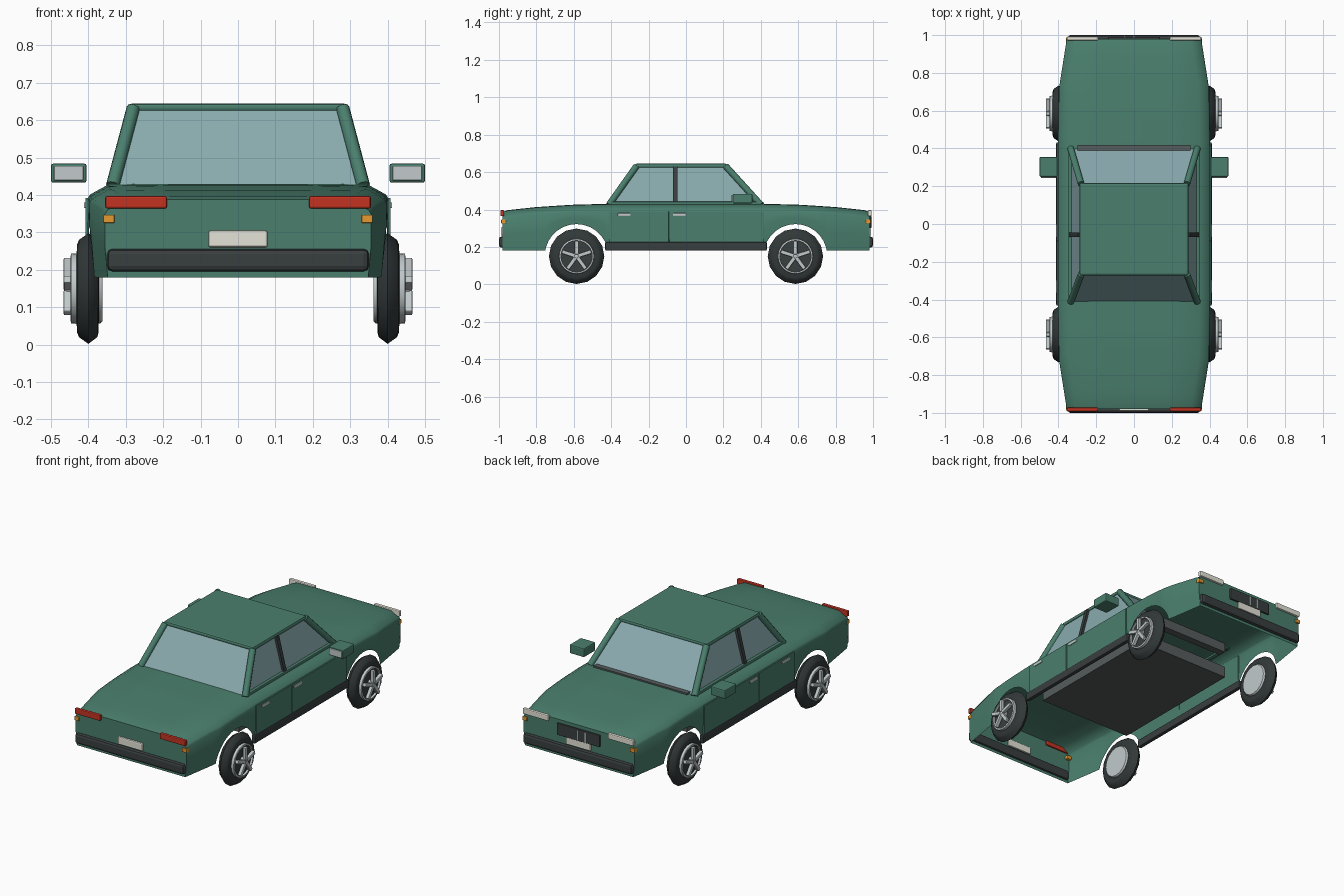
import bpy, bmesh, math
from mathutils import Vector, Matrix

if "Cube" in bpy.data.objects:
    bpy.data.objects.remove(bpy.data.objects["Cube"])


def mat(name, r, g, b):
    lin = [((c / 255 + 0.055) / 1.055) ** 2.4 for c in (r, g, b)]
    m = bpy.data.materials.new(name)
    m.diffuse_color = (*lin, 1)
    m.use_nodes = True
    m.node_tree.nodes["Principled BSDF"].inputs["Base Color"].default_value = m.diffuse_color
    return m


GREEN = mat("green paint", 74, 127, 109)
GLASS = mat("window glass", 137, 170, 174)
TRIM = mat("dark trim", 57, 62, 63)
TYRE = mat("tyre rubber", 50, 56, 56)
FLOOR = mat("grey underbody", 86, 92, 92)
SILVER = mat("silver metal", 194, 202, 203)
WHITE = mat("lamp white", 228, 228, 216)
RED = mat("tail red", 195, 52, 34)
ORANGE = mat("signal orange", 234, 156, 50)


def finish(name, bm, material, bevel=0, smooth=0):
    bmesh.ops.recalc_face_normals(bm, faces=bm.faces)
    me = bpy.data.meshes.new(name)
    bm.to_mesh(me)
    bm.free()
    ob = bpy.data.objects.new(name, me)
    bpy.context.collection.objects.link(ob)
    me.materials.append(material)
    if bevel:
        b = ob.modifiers.new("bevel", 'BEVEL')
        b.width, b.segments = bevel, 2
    if smooth:
        bpy.ops.object.select_all(action='DESELECT')
        ob.select_set(True)
        bpy.context.view_layer.objects.active = ob
        bpy.ops.object.shade_smooth_by_angle(angle=math.radians(smooth))
    return ob


def box(name, material, x, y, z, bevel=0):
    """Box from (min, max) pairs."""
    bm = bmesh.new()
    size = [b - a for a, b in (x, y, z)]
    mid = [(a + b) / 2 for a, b in (x, y, z)]
    bmesh.ops.create_cube(bm, size=1, matrix=Matrix.Translation(mid) @ Matrix.Diagonal((*size, 1)))
    return finish(name, bm, material, bevel)


def side_box(name, material, s, x, y, z, bevel=0):
    return box(name, material, sorted((s * x[0], s * x[1])), y, z, bevel)


def beam(name, material, p, q, w, d, bevel=0, sides=0):
    """Bar from p to q, w wide and d deep; round when sides is given."""
    p, q = Vector(p), Vector(q)
    v = q - p
    m = Matrix.Translation((p + q) / 2) @ v.to_track_quat('Z', 'Y').to_matrix().to_4x4()
    bm = bmesh.new()
    if sides:
        bmesh.ops.create_cone(bm, cap_ends=True, segments=sides, radius1=w / 2, radius2=w / 2,
                              depth=v.length, matrix=m)
        return finish(name, bm, material, smooth=50)
    bmesh.ops.create_cube(bm, size=1, matrix=m @ Matrix.Diagonal((w, d, v.length, 1)))
    return finish(name, bm, material, bevel)


def lathe(name, material, profile, y, z, s, n=16, smooth=40):
    """Turn (x, radius) points round an axis along x; closed profile."""
    bm = bmesh.new()
    rings = []
    for x, r in profile:
        rings.append([bm.verts.new((s * x, y + r * math.sin(a), z + r * math.cos(a)))
                      for a in (2 * math.pi * i / n for i in range(n))])
    for a, b in zip(rings, rings[1:] + rings[:1]):
        for i in range(n):
            j = (i + 1) % n
            bm.faces.new((a[i], a[j], b[j], b[i]))
    return finish(name, bm, material, smooth=smooth)


def lerp(table, v):
    for (a, fa), (b, fb) in zip(table, table[1:]):
        if v <= b:
            return fa + (fb - fa) * (v - a) / (b - a)
    return table[-1][1]


# Body shell: cross-sections lofted along y, bottom edge follows the wheel arches
AXLE, ARCH = 0.585, 0.17
HEIGHT = [(0, 0.43), (0.42, 0.43), (0.6, 0.426), (0.8, 0.413), (0.95, 0.397), (0.98, 0.388)]
WIDTH = [(0, 0.402), (0.44, 0.402), (0.72, 0.397), (0.98, 0.356)]


def section(y):
    a = abs(y)
    w, zt = lerp(WIDTH, a), lerp(HEIGHT, a)
    rise = ARCH ** 2 - (a - AXLE) ** 2
    zb = max(0.18, 0.152 + math.sqrt(rise)) if rise > 0 else 0.18
    half = [(w - 0.008 * (0.38 - zb) / 0.2, zb), (w, (zb + zt - 0.04) / 2), (w, zt - 0.04),
            (w - 0.006, zt - 0.029), (w - 0.055, zt - 0.002), (w * 0.45, zt)]
    return [(x, y, z) for x, z in half] + [(-x, y, z) for x, z in reversed(half)]


arch_y = [AXLE - 0.1676 * math.cos(math.pi * i / 14) for i in range(15)]
stations = [0.0, 0.2, 0.395] + arch_y + [0.752, 0.8, 0.88, 0.95, 0.98]
stations = sorted({round(s * y, 4) for y in stations for s in (1, -1)})
bm = bmesh.new()
rings = [[bm.verts.new(p) for p in section(y)] for y in stations]
for a, b in zip(rings, rings[1:]):
    for i in range(len(a) - 1):
        bm.faces.new((a[i], a[i + 1], b[i + 1], b[i]))
for end in (rings[0], rings[-1]):
    bm.faces.new(end)
finish("body_shell", bm, GREEN, smooth=55)

# Floor pan and cowl below the windscreen
box("floor_pan", FLOOR, (-0.3, 0.3), (-0.42, 0.42), (0.215, 0.28))
box("cowl", FLOOR, (-0.3, 0.3), (0.375, 0.418), (0.375, 0.438))

# Cabin glass: tapered block open below
base = [(-0.335, -0.412), (0.335, -0.412), (0.335, 0.40), (-0.335, 0.40)]
top = [(-0.28, -0.265), (0.28, -0.265), (0.28, 0.212), (-0.28, 0.212)]
bm = bmesh.new()
lo = [bm.verts.new((x, y, 0.425)) for x, y in base]
hi = [bm.verts.new((x, y, 0.633)) for x, y in top]
for i in range(4):
    j = (i + 1) % 4
    bm.faces.new((lo[i], lo[j], hi[j], hi[i]))
bm.faces.new(hi)
finish("cabin_glass", bm, GLASS)

# Roof, pillars and window rails
box("roof", GREEN, (-0.288, 0.288), (-0.272, 0.218), (0.622, 0.645), 0.009)
for i in range(4):
    p, q = (*base[i], 0.425), (*top[i], 0.632)
    beam("corner_pillar", GREEN, p, q, 0.036, 0.036, sides=10)
for s in (1, -1):
    beam("window_sill", GREEN, (s * 0.335, -0.412, 0.43), (s * 0.335, 0.4, 0.43), 0.025, 0.025, 0.005)
    beam("centre_pillar", TRIM, (s * 0.334, -0.057, 0.43), (s * 0.284, -0.057, 0.628), 0.024, 0.024)

    # Doors, handles, sills and mirrors
    side_box("rear_door", GREEN, s, (0.398, 0.408), (-0.412, -0.092), (0.225, 0.392), 0.002)
    side_box("front_door", GREEN, s, (0.398, 0.408), (-0.088, 0.415), (0.225, 0.392), 0.002)
    for y in (-0.365, -0.07):
        side_box("door_handle", SILVER, s, (0.404, 0.412), (y, y + 0.068), (0.365, 0.38), 0.002)
    side_box("rocker_sill", TRIM, s, (0.388, 0.412), (-0.432, 0.432), (0.18, 0.226), 0.006)
    side_box("mirror_housing", GREEN, s, (0.405, 0.5), (0.25, 0.355), (0.433, 0.484), 0.006)
    side_box("mirror_glass", SILVER, s, (0.413, 0.492), (0.244, 0.252), (0.439, 0.478), 0.003)

    # Lamps at both ends
    for e, lamp, name in ((-1, RED, "tail_lamp"), (1, WHITE, "headlamp")):
        side_box(name, lamp, s, (0.19, 0.355), sorted((e * 0.972, e * 0.992)), (0.364, 0.397), 0.005)
        side_box("turn_signal", ORANGE, s, (0.33, 0.36), sorted((e * 0.962, e * 0.988)), (0.325, 0.347), 0.003)

# Bumpers and plates at both ends
for e in (-1, 1):
    box("bumper", TRIM, (-0.35, 0.35), sorted((e * 0.968, e * 1.0)), (0.196, 0.256), 0.014)
    box("number_plate", WHITE, (-0.079, 0.079), sorted((e * 0.972, e * 0.99)), (0.26, 0.305), 0.006)

# Grille
box("grille", TRIM, (-0.137, 0.137), (0.975, 0.99), (0.3, 0.368), 0.003)
for x in (0.0, -0.05):
    box("grille_bar", SILVER, (x - 0.004, x + 0.004), (0.98, 0.994), (0.305, 0.363))

# Wheels
HUB = 0.15
for s in (1, -1):
    for y in (-AXLE, AXLE):
        lathe("tyre", TYRE, [(0.372, 0.085), (0.373, 0.118), (0.376, 0.13), (0.4, 0.148), (0.425, 0.13),
                             (0.43, 0.118), (0.432, 0.085)], y, HUB, s)
        lathe("inner_disc", SILVER, [(0.362, 0), (0.362, 0.088), (0.368, 0.093), (0.376, 0.093), (0.376, 0)],
              y, HUB, s)
        lathe("wheel_backing", TRIM, [(0.42, 0), (0.42, 0.09), (0.436, 0.09), (0.436, 0)], y, HUB, s)
        lathe("rim_ring", SILVER, [(0.425, 0.083), (0.425, 0.095), (0.446, 0.093), (0.448, 0.084)], y, HUB, s, 24)
        lathe("hub_cap", SILVER, [(0.43, 0), (0.43, 0.022), (0.458, 0.02), (0.462, 0)], y, HUB, s, 12)
        for k in range(5):
            a = 2 * math.pi * k / 5
            d = Vector((0, math.sin(a), math.cos(a)))
            c = Vector((s * 0.456, y, HUB))
            beam("spoke", SILVER, c + d * 0.01, c + d * 0.082, 0.02, 0.02, 0.003)
